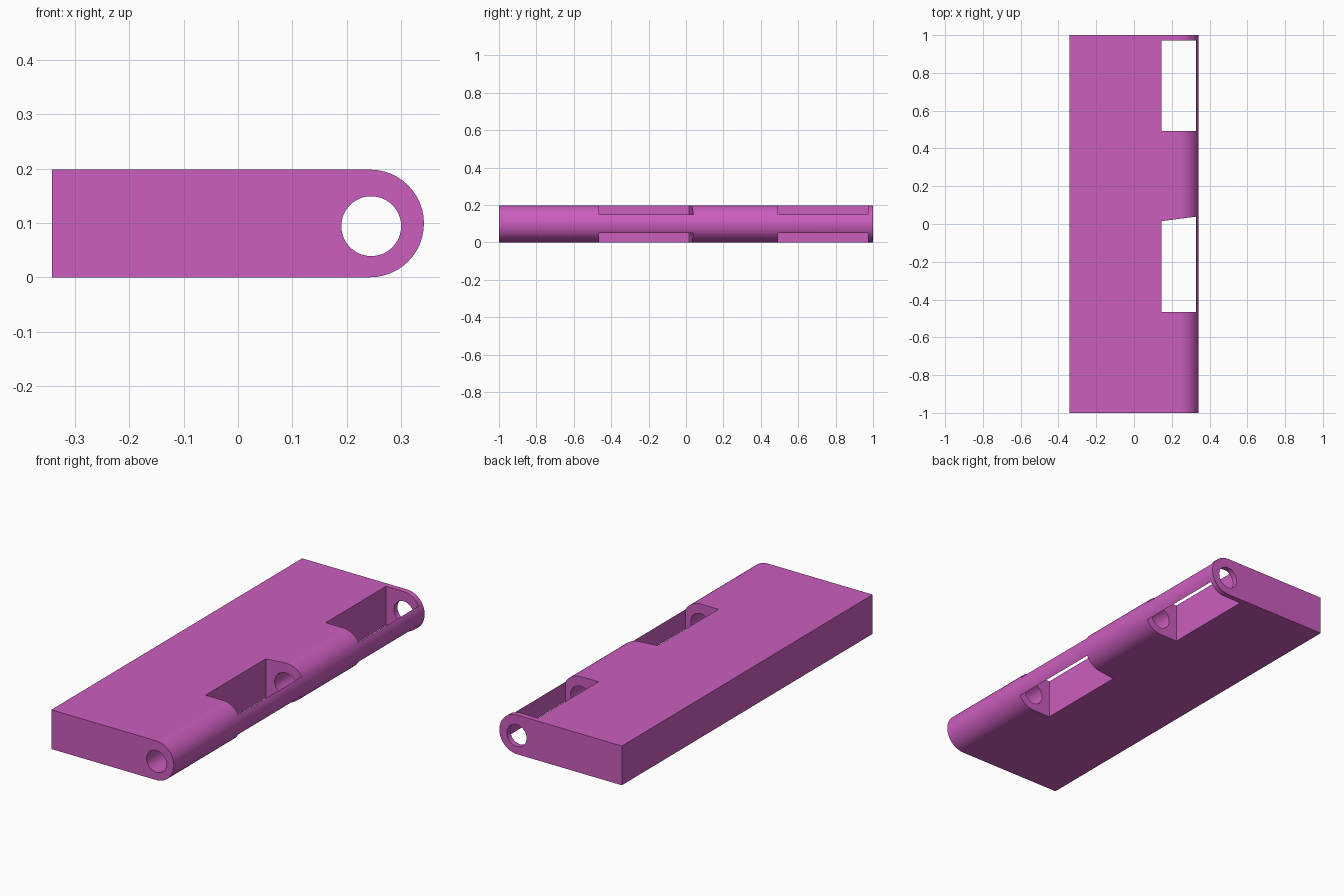
import bpy, bmesh
from math import sin, cos, pi, radians

if "Cube" in bpy.data.objects:
    bpy.data.objects.remove(bpy.data.objects["Cube"])


def prism(name, points, offset):
    """Extrude a flat outline (list of 3D points) along an offset."""
    bm = bmesh.new()
    face = bm.faces.new([bm.verts.new(p) for p in points])
    ext = bmesh.ops.extrude_face_region(bm, geom=[face])
    verts = [g for g in ext["geom"] if isinstance(g, bmesh.types.BMVert)]
    bmesh.ops.translate(bm, verts=verts, vec=offset)
    bmesh.ops.recalc_face_normals(bm, faces=bm.faces)
    mesh = bpy.data.meshes.new(name)
    bm.to_mesh(mesh)
    bm.free()
    obj = bpy.data.objects.new(name, mesh)
    bpy.context.collection.objects.link(obj)
    return obj


def arc(cx, cz, r, start, end, n, y):
    angles = [start + (end - start) * i / n for i in range(n + 1)]
    return [(cx + r * cos(a), y, cz + r * sin(a)) for a in angles]


# Hinge leaf: flat plate with a rounded knuckle edge
H = 0.198
R = H / 2
leaf = prism("hinge_leaf",
             [(-0.342, -1, H), (-0.342, -1, 0)]
             + arc(0.243, R, R, -pi / 2, pi / 2, 24, -1),
             (0, 2, 0))

# Pin hole along the whole knuckle
cutters = [prism("pin_hole_cutter",
                 arc(0.245, 0.094, 0.055, 0, 2 * pi, 48, -1.1)[:-1],
                 (0, 2.2, 0))]

# Two knuckle notches, each leaving a thin strip at the outer edge;
# the middle one has a slanted end wall
X0, X1 = 0.145, 0.329
for y0, y_in, y_out in [(0.492, 0.972, 0.972), (-0.466, 0.015, 0.039)]:
    cutters.append(prism("notch_cutter",
                         [(X0, y0, -0.1), (X1, y0, -0.1),
                          (X1, y_out, -0.1), (X0, y_in, -0.1)],
                         (0, 0, 0.4)))

bpy.context.view_layer.objects.active = leaf
leaf.select_set(True)
for cutter in cutters:
    cutter.hide_render = True
    mod = leaf.modifiers.new("cut", "BOOLEAN")
    mod.operation = "DIFFERENCE"
    mod.solver = "EXACT"
    mod.object = cutter
    bpy.ops.object.modifier_apply(modifier=mod.name)
    bpy.data.objects.remove(cutter)

# Smooth knuckle and hole, crisp edges elsewhere
bpy.ops.object.shade_smooth_by_angle(angle=radians(30))

mat = bpy.data.materials.new("magenta")
mat.diffuse_color = (0.60, 0.11, 0.52, 1)
mat.use_nodes = True
mat.node_tree.nodes["Principled BSDF"].inputs["Base Color"].default_value = mat.diffuse_color
leaf.data.materials.clear()
leaf.data.materials.append(mat)
